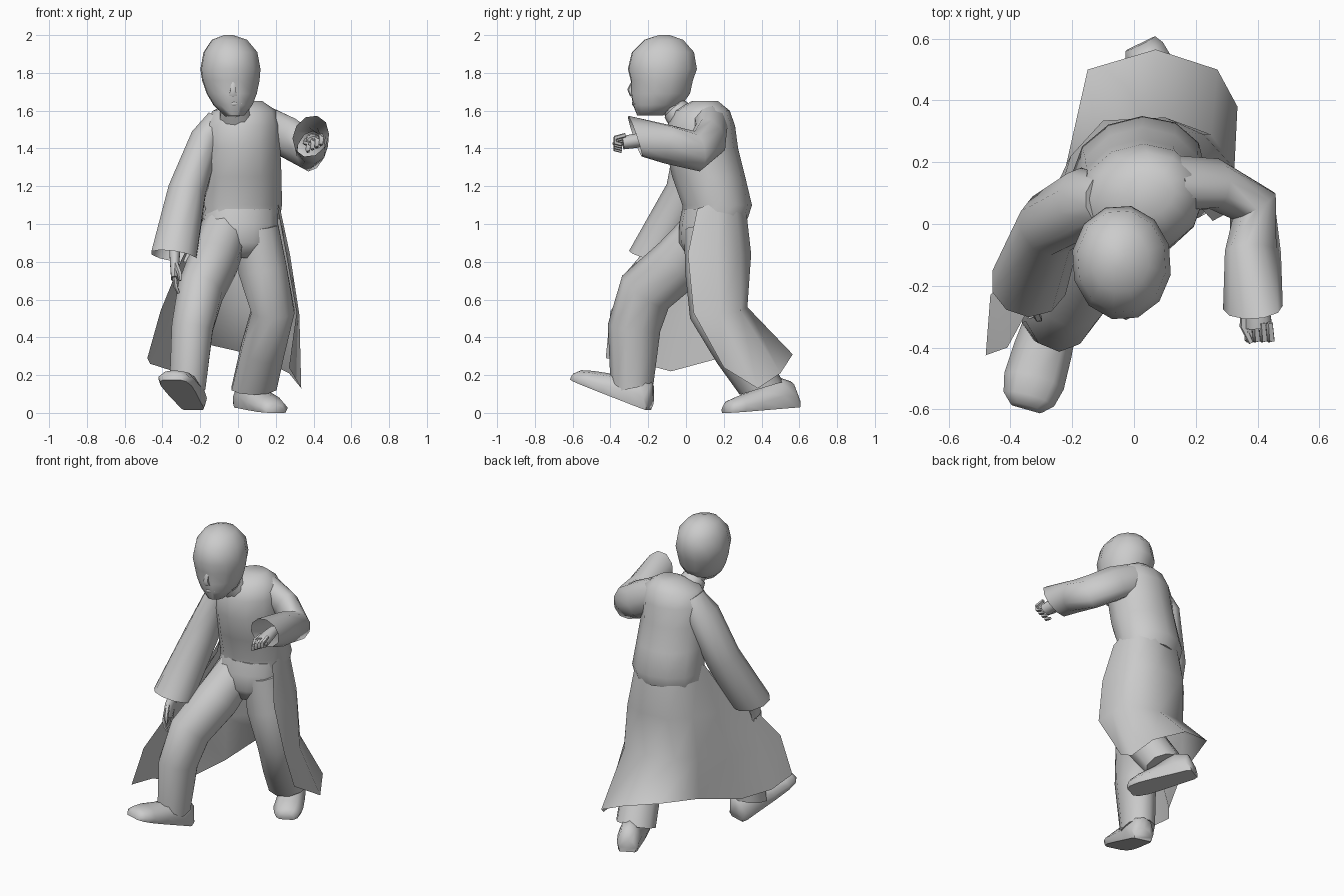
import bpy, math
from mathutils import Vector as V


def build(name, rings, closed=True, caps=(True, True), angle=62):
    """Skin a list of equal-length point rings into one mesh object."""
    n = len(rings[0])
    verts = [tuple(p) for r in rings for p in r]
    faces = []
    for i in range(len(rings) - 1):
        for j in range(n if closed else n - 1):
            k = (j + 1) % n
            faces.append((i * n + j, i * n + k, (i + 1) * n + k, (i + 1) * n + j))
    if closed and caps[0]:
        faces.append(tuple(reversed(range(n))))
    if closed and caps[1]:
        faces.append(tuple(range((len(rings) - 1) * n, len(rings) * n)))
    me = bpy.data.meshes.new(name)
    me.from_pydata(verts, [], faces)
    ob = bpy.data.objects.new(name, me)
    bpy.context.collection.objects.link(ob)
    bpy.ops.object.select_all(action='DESELECT')
    ob.select_set(True)
    bpy.context.view_layer.objects.active = ob
    bpy.ops.object.shade_smooth_by_angle(angle=math.radians(angle))
    return ob


def ellipse(c, u, v, ru, rv, n):
    return [c + u * ru * math.cos(a) + v * rv * math.sin(a)
            for a in (2 * math.pi * (j + .5) / n for j in range(n))]


def stack(name, rows, n=12, yaw=0):
    """Horizontal ellipses: (x, y, z, rx, ry)."""
    u = V((math.cos(yaw), math.sin(yaw), 0))
    v = V((-u.y, u.x, 0))
    return build(name, [ellipse(V(r[:3]), u, v, r[3], r[4], n) for r in rows])


def tube(name, rows, side=(1, 0, 0), n=10, caps=(True, True), end=None):
    """Ellipses set across a path: (x, y, z, r_side, r_other)."""
    pts, rings = [V(r[:3]) for r in rows], []
    for i, r in enumerate(rows):
        t = (pts[min(i + 1, len(pts) - 1)] - pts[max(i - 1, 0)]).normalized()
        if end and i == len(rows) - 1:
            t = V(end).normalized()
        u = (V(side) - t * t.dot(V(side))).normalized()
        rings.append(ellipse(pts[i], u, t.cross(u), r[3], r[4], n))
    return build(name, rings, caps=caps)


def shoe(name, heel, toe, width):
    """Flat-soled shoe from heel to toe."""
    heel, toe = V(heel), V(toe)
    f = (toe - heel).normalized()
    s = f.cross(V((0, 0, 1))).normalized()
    up = s.cross(f)
    rings = []
    for t, w, h in [(0, .6, .07), (.06, .75, .14), (.25, .82, .17),
                    (.55, .95, .11), (.8, 1, .085), (.94, .85, .065), (1, .55, .04)]:
        prof = [(-.85, 0), (-1, .4), (-.6, .88), (0, 1), (.6, .88), (1, .4), (.85, 0)]
        rings.append([heel.lerp(toe, t) + s * a * w * width + up * b * h for a, b in prof])
    return build(name, rings)


# Head, face and neck
stack("head", [(-.05, -.115, 2.0, .025, .03), (-.045, -.118, 1.975, .095, .105),
               (-.04, -.122, 1.91, .145, .168), (-.04, -.125, 1.82, .162, .187),
               (-.038, -.128, 1.76, .155, .168), (-.033, -.135, 1.69, .135, .16),
               (-.027, -.152, 1.63, .105, .132), (-.02, -.19, 1.575, .055, .07)], yaw=.06)
tube("nose", [(-.026, -.275, 1.76, .012, .01), (-.026, -.297, 1.71, .016, .014),
              (-.026, -.285, 1.68, .024, .012)], n=6)
tube("lips", [(-.06, -.265, 1.637, .008, .008), (-.022, -.275, 1.637, .012, .014),
              (.016, -.265, 1.637, .008, .008)], side=(0, 1, 0), n=6)
tube("neck", [(0, .02, 1.54, .075, .07), (-.02, -.05, 1.6, .065, .065),
              (-.03, -.11, 1.69, .07, .07)])
tube("collar", [(-.01, -.01, 1.55, .095, .085), (-.02, -.06, 1.61, .075, .07)],
     caps=(False, False))

# Torso in the long coat
stack("torso", [(.015, .155, 1.03, .21, .17), (.015, .165, 1.1, .22, .182),
                (.02, .12, 1.25, .212, .192), (.02, .085, 1.4, .205, .19),
                (.022, .08, 1.52, .205, .178), (.035, .085, 1.6, .17, .145),
                (.055, .1, 1.65, .075, .07)], yaw=.25)

# Open coat skirt, from the front edge round the back to the other front edge;
# the top row tucks under the torso
waist = [(-.17, .03, 1.08), (-.19, .08, 1.13), (-.185, .14, 1.14), (-.15, .22, 1.15),
         (-.07, .29, 1.15), (.1, .31, 1.15), (.18, .26, 1.14), (.215, .17, 1.12),
         (.21, .06, 1.08)]
thigh = [(-.3, -.2, .81), (-.29, -.1, .8), (-.26, .04, .82), (-.205, .22, .84),
         (-.1, .335, .84), (.1, .345, .84), (.225, .29, .84), (.275, .17, .84),
         (.255, .01, .84)]
knee = [(-.41, -.4, .54), (-.395, -.22, .51), (-.31, .0, .53), (-.22, .19, .57),
        (-.13, .3, .57), (.08, .325, .56), (.25, .29, .54), (.325, .18, .52),
        (.31, .04, .53)]
hem = [(-.48, -.425, .29), (-.465, -.23, .26), (-.34, -.08, .22), (-.22, .18, .29),
       (-.15, .5, .36), (.07, .565, .31), (.27, .5, .21), (.335, .38, .13),
       (.27, .2, .24)]
build("coat_skirt", [waist, thigh, knee, hem], closed=False, angle=80)

# Trousers
stack("hips", [(.015, .14, 1.08, .2, .16), (.01, .12, 1.0, .205, .155),
               (.01, .1, .9, .2, .14), (.01, .1, .82, .1, .09)], yaw=.15)
tube("front_trouser_leg", [(-.065, .1, .98, .13, .12), (-.13, -.03, .8, .135, .15),
                           (-.2, -.215, .64, .125, .15), (-.242, -.275, .45, .115, .14),
                           (-.268, -.285, .13, .1, .115)], end=(0, .2, -1))
tube("back_trouser_leg", [(.1, .11, .98, .12, .12), (.13, .13, .76, .135, .135),
                          (.185, .145, .54, .12, .13), (.13, .27, .33, .12, .125),
                          (.085, .4, .13, .125, .12)], end=(0, .3, -1))
shoe("front_shoe", (-.235, -.2, .015), (-.35, -.6, .175), .1)
shoe("back_shoe", (.02, .585, .03), (.205, .21, 0), .09)

# Sleeves, open at the cuff
tube("lowered_sleeve", [(-.1, .075, 1.55, .07, .08), (-.17, .065, 1.45, .085, .12),
                        (-.27, .0, 1.17, .105, .11), (-.34, -.19, .83, .126, .115)],
     caps=(True, False), end=(-.15, -.25, -1))
tube("raised_sleeve", [(.12, .13, 1.53, .09, .11), (.26, .13, 1.46, .08, .115),
                       (.385, .06, 1.385, .085, .108), (.385, -.09, 1.42, .09, .105),
                       (.385, -.27, 1.465, .095, .118)],
     side=(.7, .7, 0), caps=(True, False), end=(.1, -1, -.35))

# Hands: palm, four fingers and thumb
tube("lowered_palm", [(-.335, -.17, .86, .03, .03), (-.335, -.23, .78, .025, .045),
                      (-.335, -.255, .71, .02, .045)])
for i in range(4):
    y = -.295 + i * .025
    tube("lowered_finger_%d" % i, [(-.335, y, .72, .012, .012), (-.33, y, .67, .012, .012),
                                   (-.315, y + .01, .635, .008, .008)], n=5)
tube("lowered_thumb", [(-.33, -.26, .79, .014, .014), (-.31, -.305, .74, .013, .013),
                       (-.305, -.31, .7, .008, .008)], n=5)
tube("raised_palm", [(.39, -.18, 1.45, .03, .03), (.4, -.27, 1.44, .04, .038),
                     (.405, -.335, 1.43, .045, .035)])
for i in range(4):
    x, z = .37 + i * .023, i * .012
    tube("raised_finger_%d" % i, [(x, -.32, 1.435 + z, .012, .012),
                                  (x + .005, -.375, 1.42 + z, .013, .013),
                                  (x, -.375, 1.395 + z, .013, .013),
                                  (x, -.34, 1.385 + z, .01, .01)], n=5)
tube("raised_thumb", [(.36, -.27, 1.44, .015, .015), (.355, -.33, 1.43, .014, .014),
                      (.38, -.385, 1.425, .009, .009)], side=(0, 0, 1), n=5)
